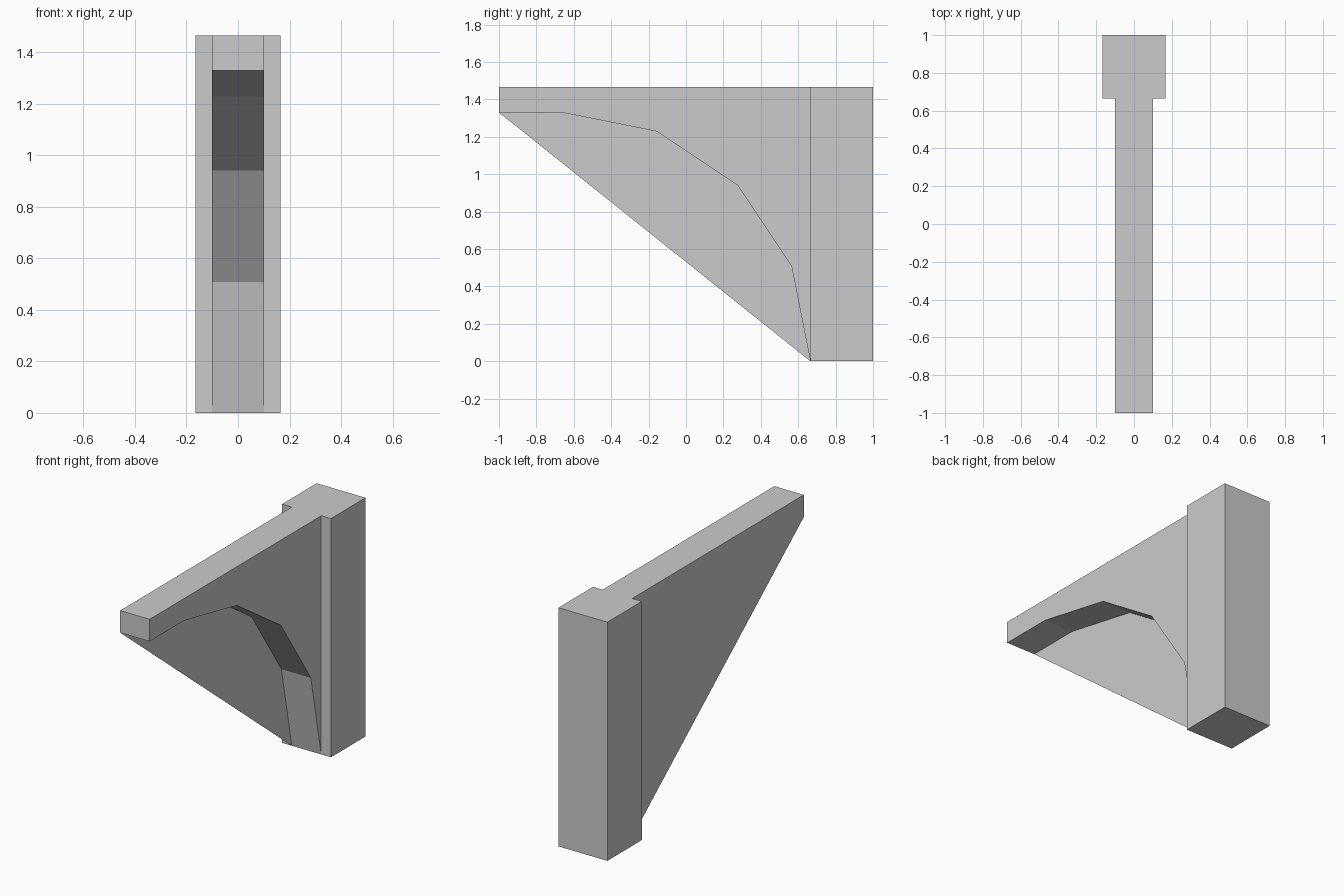
import bpy, bmesh, math

if "Cube" in bpy.data.objects:
    bpy.data.objects.remove(bpy.data.objects["Cube"])

Y, TOP, R = 0.665, 1.466, 1.33      # post front, total height, arch radius
ARM, POST = 0.1, 0.166              # half widths


def make(name, faces):
    bm = bmesh.new()
    for pts in faces:
        bm.faces.new([bm.verts.new(p) for p in pts])
    bmesh.ops.remove_doubles(bm, verts=bm.verts, dist=1e-5)
    mesh = bpy.data.meshes.new(name)
    bm.to_mesh(mesh)
    bm.free()
    bpy.context.collection.objects.link(bpy.data.objects.new(name, mesh))


def at(x, profile):
    return [(x, y, z) for y, z in profile]


def strip(a, b, w):
    # Quad spanning the width between two side-profile points
    return [(-w, *a), (-w, *b), (w, *b), (w, *a)]


# Wall post: the front is left open where the bracket joins it
side = [(Y, 0), (1, 0), (1, TOP), (Y, TOP)]
post = [at(POST, side), at(-POST, side[::-1])]
post += [strip(side[i + 1], side[i], POST) for i in range(3)]
post += [[(l, Y, 0), (r, Y, 0), (r, Y, TOP), (l, Y, TOP)]
         for l, r in ((-POST, -ARM), (ARM, POST))]
make("post", post)

# Arched bracket: right side follows the arch, left side is a
# flat panel that closes the arch along the diagonal
arch = [(-1, R)]
for k in range(5):
    a = math.radians(90 - 22.5 * k)
    arch.append((Y - R + R * math.cos(a), R * math.sin(a)))
upper = [(Y, TOP), (-1, TOP)]
bracket = [at(ARM, arch + upper)]
bracket += [strip(b, a, ARM) for a, b in zip(arch, arch[1:])]
bracket += [strip(upper[0], upper[1], ARM)[::-1],
            strip(upper[1], arch[0], ARM)[::-1]]
bracket.append(at(-ARM, [(-1, R), (-1, TOP), (Y, TOP), (Y, 0)]))
make("arched_bracket", bracket)

# Consistent outward normals
for ob in bpy.data.objects:
    bm = bmesh.new()
    bm.from_mesh(ob.data)
    bmesh.ops.recalc_face_normals(bm, faces=bm.faces)
    bm.to_mesh(ob.data)
    bm.free()
